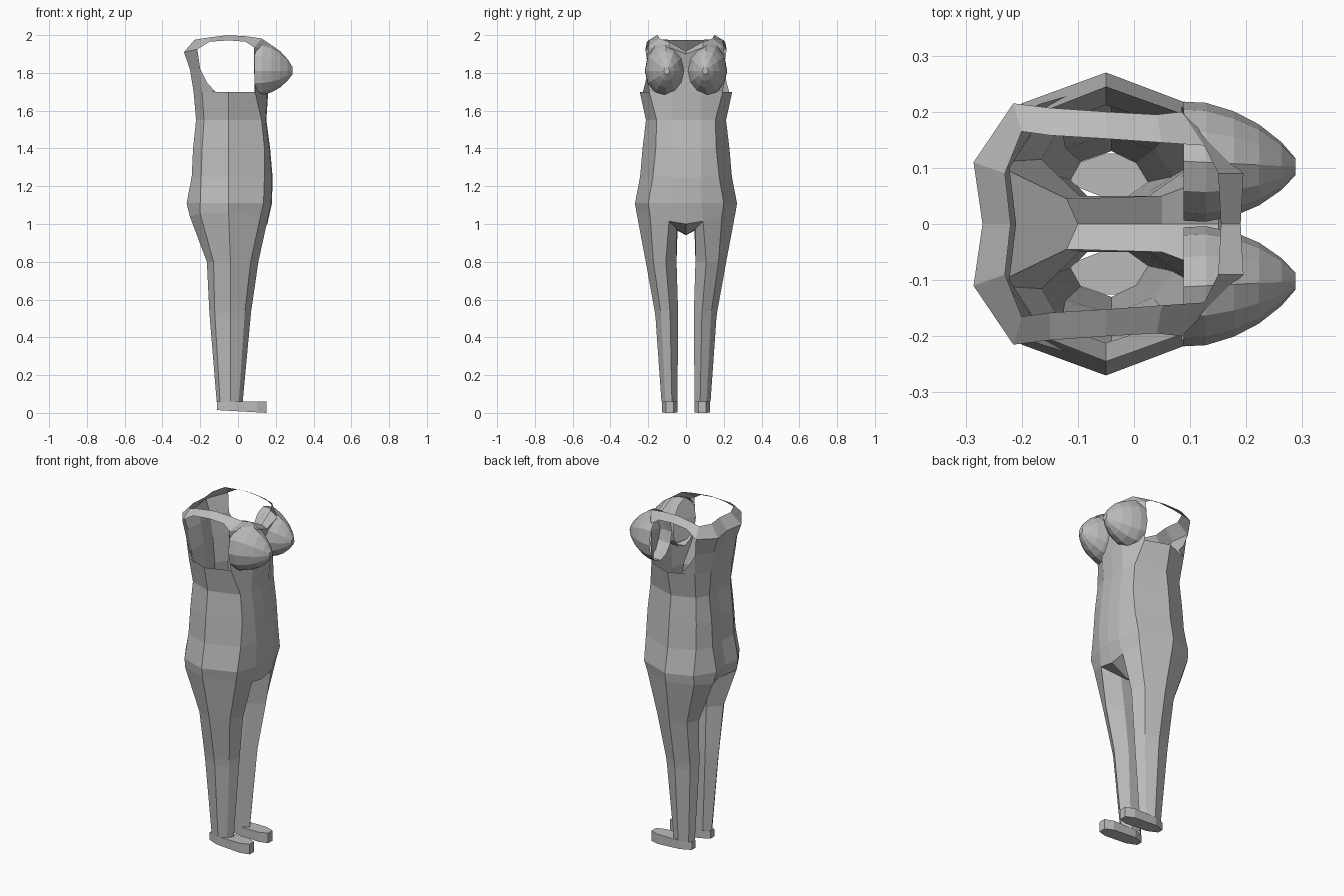
import bpy, bmesh, math

grey = bpy.data.materials.new("plain grey")
grey.diffuse_color = (0.5, 0.5, 0.5, 1)


def finish(name, bm, mirror=True):
    bmesh.ops.remove_doubles(bm, verts=bm.verts, dist=0.0005)
    bmesh.ops.recalc_face_normals(bm, faces=bm.faces)
    me = bpy.data.meshes.new(name)
    bm.to_mesh(me)
    bm.free()
    me.materials.append(grey)
    ob = bpy.data.objects.new(name, me)
    bpy.context.collection.objects.link(ob)
    if mirror:
        m = ob.modifiers.new("mirror", 'MIRROR')
        m.use_axis = (False, True, False)
        m.use_clip = True
        m.merge_threshold = 0.001
    return ob


def loft(bm, rings, closed=False):
    """Join successive rows of points with quads."""
    rows = [[bm.verts.new(p) for p in r] for r in rings]
    for a, b in zip(rows, rows[1:]):
        n = len(a)
        for i in range(n if closed else n - 1):
            j = (i + 1) % n
            bm.faces.new((a[i], a[j], b[j], b[i]))
    return rows


# Half torso rows: front centre, front, front corner, side, back corner, back, back centre
def torso_row(z, front, corner, side, back_corner, back):
    return [(front, 0, z), (front - 0.005, 0.08, z), (corner[0], corner[1], z),
            (-0.05, side, z), (back_corner[0], back_corner[1], z),
            (back, 0.1, z), (back + 0.012, 0, z)]


hip = [(0.155, 0, 1.0), (0.155, 0.09, 1.015), (0.12, 0.19, 1.045), (-0.05, 0.262, 1.06),
       (-0.2, 0.21, 1.055), (-0.255, 0.11, 1.04), (-0.22, 0, 1.03)]
chest = torso_row(1.7, 0.16, (0.09, 0.195), 0.245, (-0.19, 0.19), -0.235)

bm = bmesh.new()
loft(bm, [hip,
          torso_row(1.11, 0.18, (0.135, 0.2), 0.27, (-0.2, 0.215), -0.272),
          torso_row(1.25, 0.183, (0.14, 0.175), 0.243, (-0.195, 0.185), -0.245),
          torso_row(1.4, 0.17, (0.14, 0.16), 0.23, (-0.19, 0.175), -0.238),
          torso_row(1.55, 0.15, (0.125, 0.155), 0.212, (-0.18, 0.165), -0.222),
          chest])
# Crotch gusset between the legs
loft(bm, [[(0.155, 0, 1.0), (0.05, 0, 0.94), (-0.1, 0, 0.94), (-0.22, 0, 1.03)],
          [hip[1], (0.05, 0.05, 0.975), (-0.12, 0.045, 0.965), hip[5]]])
finish("torso", bm)

# Upper back rising to the rolled neck edge
bm = bmesh.new()
loft(bm, [chest[4:],
          [(-0.2, 0.2, 1.82), (-0.255, 0.105, 1.82), (-0.245, 0, 1.82)],
          [(-0.215, 0.215, 1.925), (-0.286, 0.11, 1.91), (-0.27, 0, 1.91)],
          [(-0.2, 0.165, 1.98), (-0.23, 0.09, 1.975), (-0.22, 0, 1.975)]])
# Small corner filling the back of the arm opening
bm.faces.new([bm.verts.new(p) for p in
              (chest[4], (-0.2, 0.2, 1.82), (-0.165, 0.215, 1.75), (-0.12, 0.228, 1.7))])
finish("upper_back", bm)

# Upper chest up to the scooped neckline
bm = bmesh.new()
loft(bm, [chest[:3],
          [(0.16, 0, 1.82), (0.17, 0.08, 1.82), (0.085, 0.21, 1.82)],
          [(0.19, 0, 1.9), (0.195, 0.09, 1.935), (0.085, 0.2, 1.935)],
          [(0.155, 0, 1.915), (0.15, 0.09, 1.965), (0.125, 0.14, 1.982)]])
finish("upper_chest", bm)

# Shoulder straps
bm = bmesh.new()
loft(bm, [[(-0.215, 0.215, 1.925), (-0.2, 0.165, 1.98)],
          [(-0.15, 0.207, 1.965), (-0.15, 0.158, 1.988)],
          [(-0.05, 0.2, 1.972), (-0.05, 0.152, 2.0)],
          [(0.04, 0.195, 1.965), (0.05, 0.145, 1.993)],
          [(0.085, 0.2, 1.935), (0.125, 0.14, 1.982)]])
finish("shoulder_strap", bm)

# Bust: faceted dome pointing forwards
bm = bmesh.new()
rows = []
for k in range(6):
    t = [0.0, 0.04, 0.09, 0.135, 0.175, 0.2][k] / 0.2
    r = [1.0, 1.0, 0.88, 0.68, 0.4, 0.14][k]
    row = []
    for i in range(12):
        a = 2 * math.pi * i / 12
        c, s = math.cos(a), math.sin(a)
        row.append((0.088 + 0.2 * t, 0.112 - 0.01 * t + 0.106 * r * c,
                    1.81 + (0.155 if s > 0 else 0.128) * r * s))
    rows.append(row)
bm.faces.new(loft(bm, rows, True)[-1])
finish("bust", bm)

# Legs: seven sides, open inside
inner_front, inner_back = (0.05, 0.05, 0.975), (-0.12, 0.045, 0.965)
bm = bmesh.new()


def leg_row(z, xf, xb, yi, yo):
    w, d, m = yo - yi, xf - xb, -0.04
    return [(xf, yi + 0.35 * w, z), (xf - 0.15 * d, yi + 0.75 * w, z), (m, yo, z),
            (xb + 0.13 * d, yi + 0.78 * w, z), (xb, yi + 0.4 * w, z),
            (xb + 0.25 * d, yi, z), (xf - 0.3 * d, yi, z)]


loft(bm, [hip[1:6] + [inner_back, inner_front],
          leg_row(0.8, 0.108, -0.165, 0.05, 0.213),
          leg_row(0.54, 0.07, -0.152, 0.042, 0.166),
          leg_row(0.5, 0.066, -0.149, 0.042, 0.161),
          leg_row(0.06, 0.025, -0.113, 0.045, 0.13)], True)
finish("leg", bm)

# Feet: flat slabs with clipped toes and heels
bm = bmesh.new()
outline = [(-0.112, 0.07), (-0.112, 0.105), (-0.05, 0.126), (0.1, 0.126),
           (0.152, 0.107), (0.152, 0.066), (0.1, 0.046), (-0.05, 0.046)]
low = [(x, y, 0.015 - 0.015 * (x + 0.112) / 0.264 + 0.002) for x, y in outline]
low = [(x, y, max(z - 0.002, 0)) for x, y, z in low]
r = loft(bm, [low, [(x, y, 0.06) for x, y in outline]], True)
bm.faces.new(r[0])
bm.faces.new(r[1])
finish("foot", bm)
